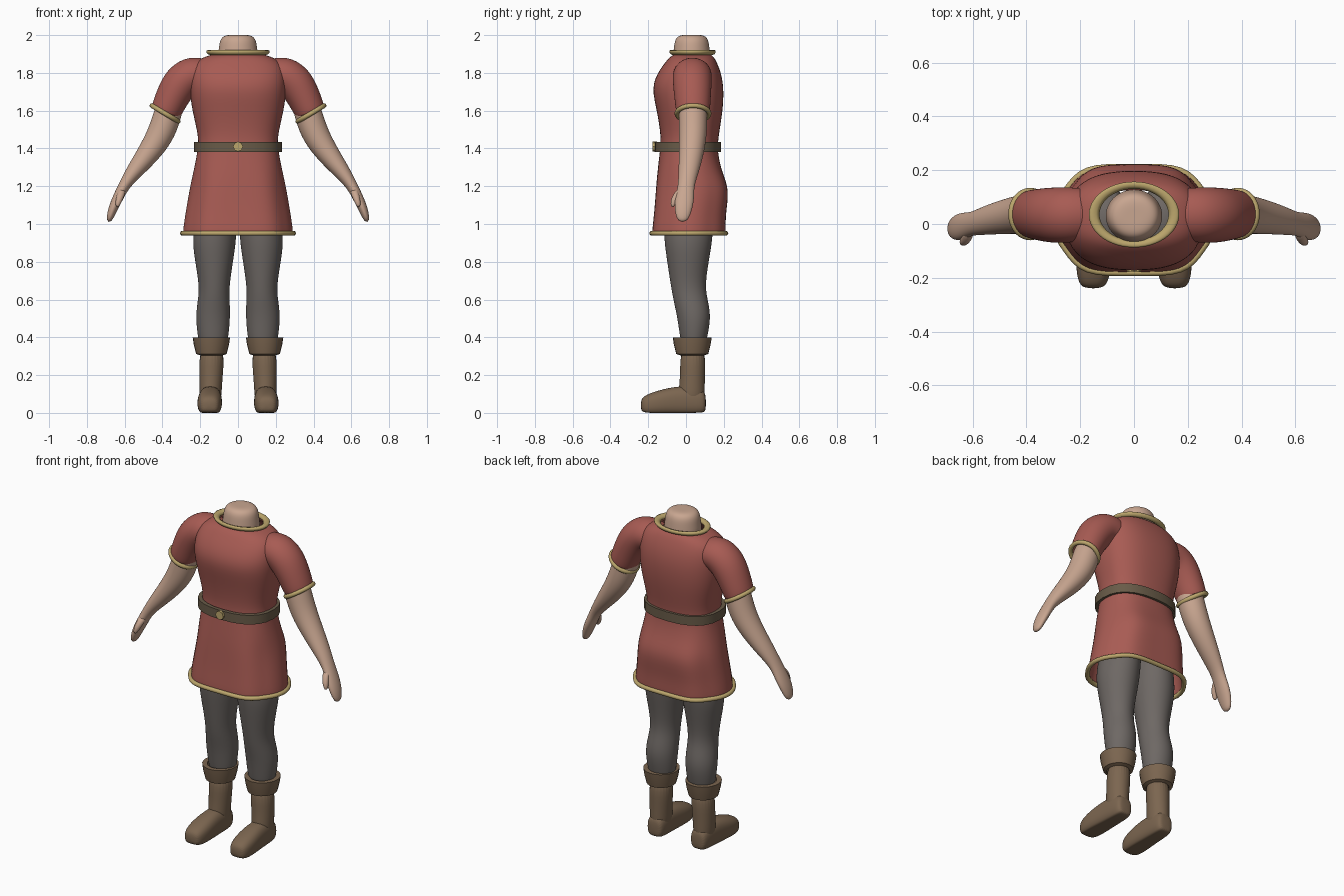
import bpy, bmesh, math
from mathutils import Vector

cube = bpy.data.objects.get("Cube")
if cube:
    bpy.data.objects.remove(cube, do_unlink=True)


def material(name, *rgb):
    mat = bpy.data.materials.new(name)
    mat.use_nodes = True
    mat.diffuse_color = (*rgb, 1)
    mat.node_tree.nodes["Principled BSDF"].inputs["Base Color"].default_value = (*rgb, 1)
    return mat


red = material("red cloth", .39, .105, .087)
skin = material("skin", .58, .38, .28)
gold = material("gold trim", .5, .38, .15)
grey = material("grey leggings", .155, .138, .128)
brown = material("brown boot leather", .2, .132, .08)
dark = material("dark belt leather", .14, .105, .065)


def ring(center, u, v, power=2, wave=0, sides=24):
    """Closed outline around center with half-axes u and v, optionally squared or wavy."""
    points = []
    for i in range(sides):
        a = math.tau * i / sides
        c, s = math.cos(a), math.sin(a)
        k = 1 + wave * math.cos(6 * a)
        pu = math.copysign(abs(c) ** (2 / power), c) * k
        pv = math.copysign(abs(s) ** (2 / power), s) * k
        points.append(Vector(center) + Vector(u) * pu + Vector(v) * pv)
    return points


def level(z, x0, x1, y0, y1, power=2, wave=0):
    """Horizontal ring given by its extents."""
    return ring(((x0 + x1) / 2, (y0 + y1) / 2, z), ((x1 - x0) / 2, 0, 0),
                (0, (y1 - y0) / 2, 0), power, wave)


def loft(name, rings, mat, loop=False, caps=True, mirror=False, smooth=2, thick=0):
    """Skin a list of rings into one object."""
    bm = bmesh.new()
    rows = [[bm.verts.new(p) for p in r] for r in rings]
    n = len(rows[0])
    pairs = list(zip(rows, rows[1:])) + ([(rows[-1], rows[0])] if loop else [])
    for a, b in pairs:
        for i in range(n):
            j = (i + 1) % n
            bm.faces.new((a[i], a[j], b[j], b[i]))
    if caps and not loop:
        bm.faces.new(rows[0][::-1])
        bm.faces.new(rows[-1])
    bmesh.ops.recalc_face_normals(bm, faces=bm.faces)
    mesh = bpy.data.meshes.new(name)
    bm.to_mesh(mesh)
    bm.free()
    mesh.materials.append(mat)
    mesh.shade_smooth()
    if not smooth:
        mesh.set_sharp_from_angle(angle=math.radians(40))
    obj = bpy.data.objects.new(name, mesh)
    bpy.context.collection.objects.link(obj)
    if mirror:
        mod = obj.modifiers.new("Mirror", "MIRROR")
        mod.use_mirror_merge = False
    if thick:
        mod = obj.modifiers.new("Solidify", "SOLIDIFY")
        mod.thickness = thick
        mod.offset = -1
    if smooth:
        mod = obj.modifiers.new("Subdivision", "SUBSURF")
        mod.levels = mod.render_levels = smooth
    return obj


def limb_rings(rows):
    """Rings (x, y, z, radius, depth radius) set square to a path."""
    centers = [Vector(r[:3]) for r in rows]
    rings = []
    for i, (x, y, z, r, ry) in enumerate(rows):
        t = centers[min(i + 1, len(rows) - 1)] - centers[max(i - 1, 0)]
        u = Vector((-t.z, 0, t.x)).normalized() * r
        rings.append(ring((x, y, z), u, (0, ry, 0)))
    return rings


def trim(name, center, u, v, size, mat, power=2, wave=0, mirror=False):
    """Rounded edging that follows a ring."""
    u, v = Vector(u), Vector(v)
    normal = u.cross(v).normalized()
    rings = []
    for i in range(8):
        a = math.tau * i / 8
        d = size * math.cos(a)
        rings.append(ring(Vector(center) + normal * size * math.sin(a),
                          u + u.normalized() * d, v + v.normalized() * d, power, wave))
    return loft(name, rings, mat, loop=True, mirror=mirror, smooth=1)


# Tunic: height, half width, front, back, fold depth
tunic = [
    (.945, .29, -.188, .218, .035),
    (1.05, .275, -.175, .214, .035),
    (1.18, .254, -.165, .237, .03),
    (1.27, .237, -.155, .195, .015),
    (1.38, .216, -.14, .167, 0),
    (1.46, .208, -.132, .172, 0),
    (1.6, .245, -.155, .197, 0),
    (1.72, .26, -.184, .202, 0),
    (1.8, .255, -.152, .187, 0),
    (1.85, .235, -.115, .167, 0),
    (1.882, .19, -.09, .15, 0),
    (1.9, .13, -.06, .13, 0),
]
loft("tunic", [level(z, -w, w, f, b, 2.5, k) for z, w, f, b, k in tunic],
     red, caps=False, thick=.01)
z, w, f, b, k = tunic[0]
trim("tunic_hem", (0, (f + b) / 2, z + .006), (w, 0, 0), (0, (b - f) / 2, 0),
     .014, gold, 2.5, k)

# Collar and neck
collar = [(1.928, .168, .122), (1.908, .175, .128), (1.888, .15, .108), (1.91, .115, .088)]
loft("collar", [level(z, -w, w, .035 - d, .035 + d) for z, w, d in collar],
     gold, loop=True, smooth=1)
neck = [(1.84, .115), (1.92, .103), (1.97, .098), (1.995, .08), (2.001, .05), (2.001, .02)]
loft("neck", [level(z, -r, r, .03 - r * .93, .03 + r * .93) for z, r in neck], skin)

# Belt and buckle
belt = [(1.38, 0), (1.38, .022), (1.435, .022), (1.435, 0)]
loft("belt", [level(z, -.21 - d, .21 + d, -.144 - d, .164 + d, 2.4) for z, d in belt],
     dark, loop=True, smooth=0)
bpy.ops.mesh.primitive_cylinder_add(vertices=8, radius=.026, depth=.025,
                                    location=(0, -.166, 1.41), rotation=(math.pi / 2, 0, 0))
buckle = bpy.context.object
buckle.name = "belt_buckle"
buckle.data.materials.append(gold)

# Sleeves with cuffs
sleeve = [
    (.14, .035, 1.785, .08, .09),
    (.2, .035, 1.79, .092, .1),
    (.25, .033, 1.79, .1, .104),
    (.305, .033, 1.75, .1, .104),
    (.35, .035, 1.67, .089, .097),
    (.385, .037, 1.588, .082, .09),
]
loft("sleeves", limb_rings(sleeve), red, caps=False, mirror=True, thick=.008)
trim("sleeve_cuffs", (.386, .037, 1.585), (.07, 0, .042), (0, .086, 0), .014, gold, mirror=True)

# Arms, hands and thumbs
arm = [
    (.35, .037, 1.66, .07, .075),
    (.375, .037, 1.57, .075, .076),
    (.412, .037, 1.465, .073, .074),
    (.48, .028, 1.365, .06, .065),
    (.56, .012, 1.265, .042, .053),
    (.606, 0, 1.2, .029, .042),
    (.64, -.008, 1.13, .028, .052),
    (.667, -.015, 1.07, .024, .046),
    (.685, -.018, 1.01, .014, .026),
]
loft("arms", limb_rings(arm), skin, mirror=True)
thumb = [
    (.61, -.02, 1.19, .02, .022),
    (.622, -.052, 1.15, .02, .021),
    (.634, -.067, 1.115, .016, .016),
    (.64, -.07, 1.09, .008, .009),
]
loft("thumbs", limb_rings(thumb), skin, mirror=True)

# Leggings: height, inner, outer, front, back
legs = [
    (1.15, .004, .2, -.11, .15),
    (.95, .006, .242, -.12, .145),
    (.85, .017, .237, -.108, .13),
    (.68, .046, .205, -.082, .1),
    (.6, .044, .212, -.068, .115),
    (.51, .04, .226, -.047, .134),
    (.4, .05, .213, -.032, .113),
    (.34, .065, .2, -.02, .1),
]
loft("leggings", [level(*row) for row in legs], grey, mirror=True)

# Boot shafts, folded tops and feet
shaft = [
    (.36, .068, .207, -.033, .107),
    (.2, .08, .205, -.03, .1),
    (.12, .086, .205, -.04, .1),
    (.04, .09, .2, -.04, .098),
]
loft("boot_shafts", [level(*row) for row in shaft], brown, mirror=True)
fold = [(.305, -.02), (.312, 0), (.36, .012), (.4, .018), (.4, -.01)]
loft("boot_folds", [level(z, .06 - d, .222 + d, -.052 - d, .118 + d) for z, d in fold],
     brown, loop=True, mirror=True, smooth=0)
foot = [
    (.106, .145, .035, .01, .09),
    (.09, .145, .056, -.015, .135),
    (-.03, .147, .06, -.015, .146),
    (-.14, .15, .068, -.015, .122),
    (-.215, .152, .058, -.015, .096),
    (-.24, .152, .035, .01, .07),
]
foot_rings = [ring((x, y, (lo + hi) / 2), (w, 0, 0), (0, 0, (hi - lo) / 2), 2.5)
              for y, x, w, lo, hi in foot]
for outline in foot_rings:
    for p in outline:
        p.z = max(p.z, 0)
loft("boot_feet", foot_rings, brown, mirror=True)
